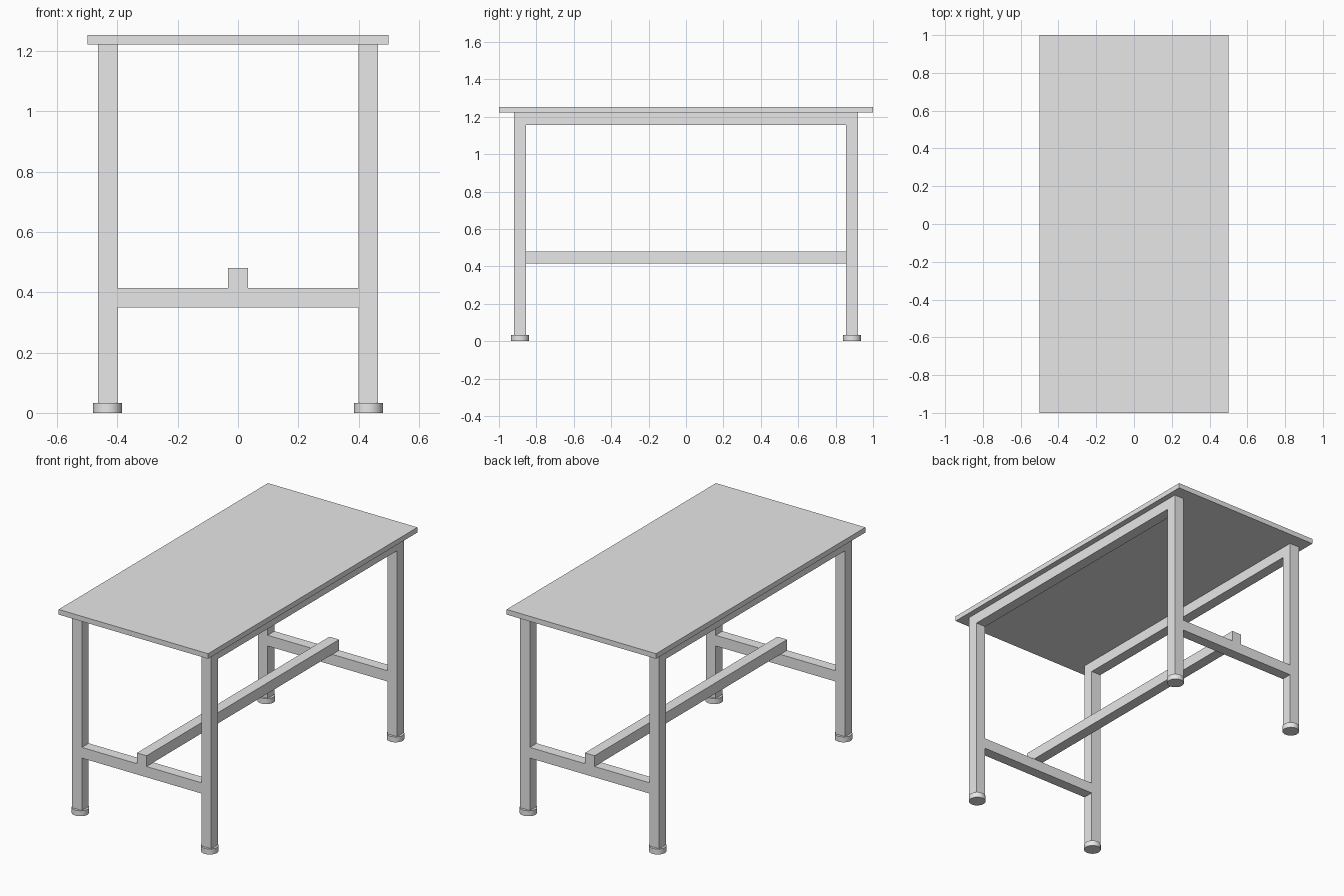
import bpy
import math

cube = bpy.data.objects.get("Cube")
if cube:
    bpy.data.objects.remove(cube, do_unlink=True)

# Single grey finish
grey = bpy.data.materials.new("light_grey")
grey.use_nodes = True
colour = (0.8, 0.8, 0.8, 1)
grey.diffuse_color = colour
grey.node_tree.nodes["Principled BSDF"].inputs["Base Color"].default_value = colour

BAR = 0.065                  # square tube width
LEG_X, LEG_Y = 0.4325, 0.8875  # leg centres
FOOT_H = 0.033
TOP_Z, TOP_H = 1.222, 0.031
RAIL_Z = 0.35                # underside of the end rails


def box(name, centre, size):
    bpy.ops.mesh.primitive_cube_add(size=1, location=centre)
    obj = bpy.context.object
    obj.name = name
    obj.scale = size
    bpy.ops.object.transform_apply(location=False, rotation=False, scale=True)
    obj.data.materials.append(grey)
    return obj


def foot(name, x, y):
    bpy.ops.mesh.primitive_cylinder_add(
        vertices=48, radius=0.048, depth=FOOT_H, location=(x, y, FOOT_H / 2))
    obj = bpy.context.object
    obj.name = name
    bpy.ops.object.shade_smooth_by_angle(angle=math.radians(30))
    obj.data.materials.append(grey)


# Table top
box("table_top", (0, 0, TOP_Z + TOP_H / 2), (1, 2, TOP_H))

# Legs and round feet
for side, sx in (("right", -1), ("left", 1)):
    for end, sy in (("front", -1), ("back", 1)):
        x, y = sx * LEG_X, sy * LEG_Y
        box(f"{end}_{side}_leg", (x, y, (TOP_Z + FOOT_H) / 2),
            (BAR, BAR, TOP_Z - FOOT_H))
        foot(f"{end}_{side}_foot", x, y)

# Long rails under the top
for side, sx in (("right", -1), ("left", 1)):
    box(f"{side}_top_rail", (sx * LEG_X, 0, TOP_Z - BAR / 2),
        (BAR, 2 * LEG_Y - BAR, BAR))

# Low rails joining the legs at each end
for end, sy in (("front", -1), ("back", 1)):
    box(f"{end}_low_rail", (0, sy * LEG_Y, RAIL_Z + BAR / 2),
        (2 * LEG_X - BAR, BAR, BAR))

# Central stretcher resting on the low rails
box("stretcher", (0, 0, RAIL_Z + BAR * 1.5), (BAR, 2 * LEG_Y + BAR, BAR))
